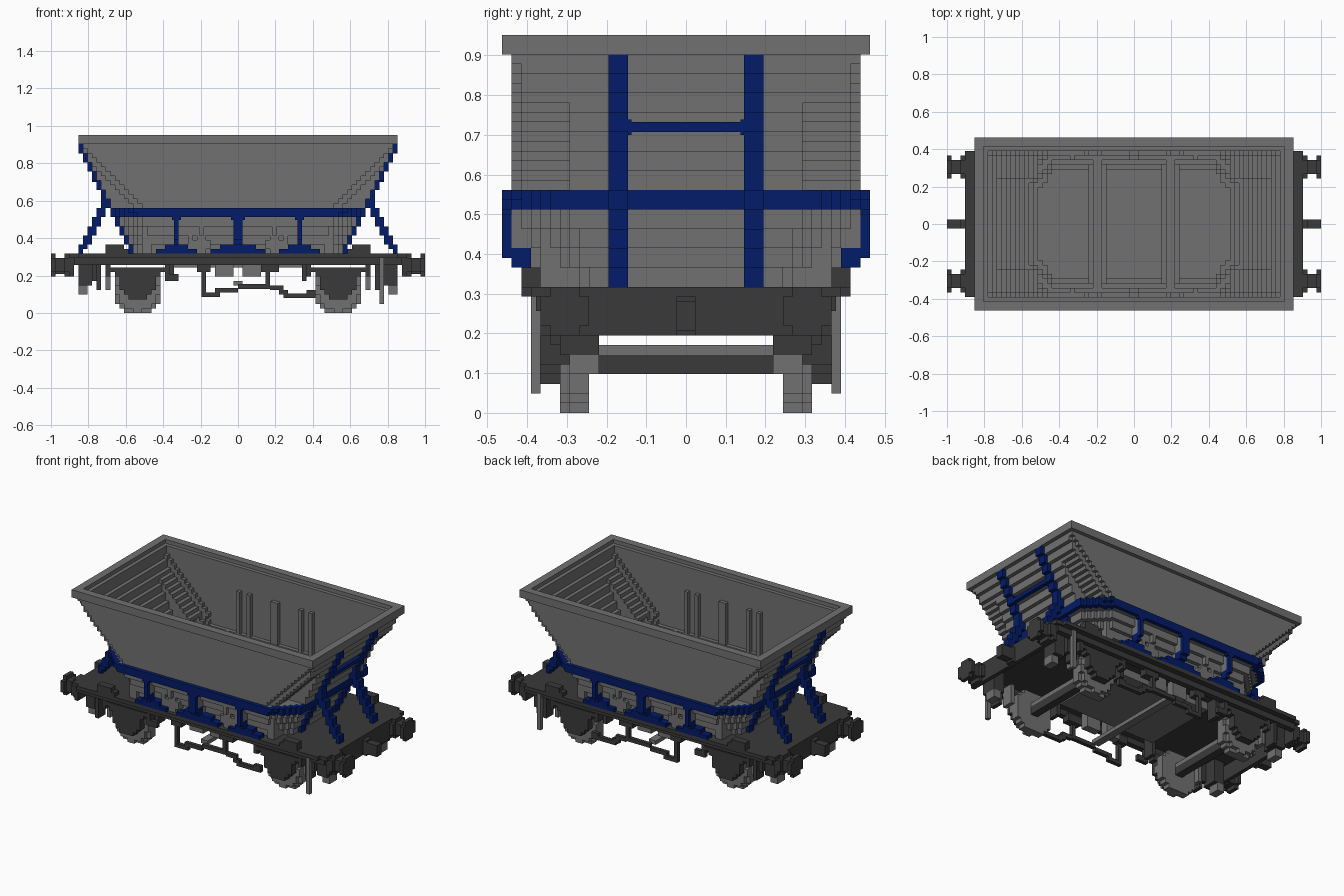
import bpy, bmesh
from mathutils import Vector

cube = bpy.data.objects.get("Cube")
if cube:
    bpy.data.objects.remove(cube, do_unlink=True)

U = 2 / 82  # size of one block


def material(name, rgb):
    m = bpy.data.materials.new(name)
    m.use_nodes = True
    m.diffuse_color = (*rgb, 1)
    m.node_tree.nodes["Principled BSDF"].inputs["Base Color"].default_value = (*rgb, 1)
    return m


GREY = material("mid grey", (0.165, 0.165, 0.165))
DARK = material("dark grey", (0.042, 0.042, 0.042))
BLUE = material("deep blue", (0.001, 0.011, 0.14))


def finish(name, bm, mat):
    bmesh.ops.scale(bm, vec=(U, U, U), verts=bm.verts)
    mesh = bpy.data.meshes.new(name)
    bm.to_mesh(mesh)
    bm.free()
    mesh.materials.append(mat)
    obj = bpy.data.objects.new(name, mesh)
    bpy.context.collection.objects.link(obj)


def boxes(name, mat, specs, signs=((1, 1),)):
    """Boxes given as x0, x1, y0, y1, z0, z1 in blocks, repeated for each x/y sign."""
    bm = bmesh.new()
    for sx, sy in signs:
        for x0, x1, y0, y1, z0, z1 in specs:
            vs = bmesh.ops.create_cube(bm, size=1)["verts"]
            for v in vs:
                v.co = Vector((sx * ((x0 + x1) / 2 + v.co.x * (x1 - x0)),
                               sy * ((y0 + y1) / 2 + v.co.y * (y1 - y0)),
                               (z0 + z1) / 2 + v.co.z * (z1 - z0)))
    bmesh.ops.recalc_face_normals(bm, faces=bm.faces)
    finish(name, bm, mat)


ALL4 = ((1, 1), (-1, 1), (1, -1), (-1, -1))
ENDS = ((1, 1), (-1, 1))
SIDES = ((1, 1), (1, -1))


def blocks(name, mat, rule, xr, yr, zr):
    """Stepped solid: every block whose centre passes the rule, outer faces only."""
    cells = {(i, j, k) for i in range(*xr) for j in range(*yr) for k in range(*zr)
             if rule(i + 0.5, j + 0.5, k)}
    bm = bmesh.new()
    for c in cells:
        for axis in range(3):
            for side in (0, 1):
                n = list(c)
                n[axis] += 2 * side - 1
                if tuple(n) in cells:
                    continue
                a, b = (axis + 1) % 3, (axis + 2) % 3
                quad = []
                for da, db in ((0, 0), (1, 0), (1, 1), (0, 1)):
                    p = list(c)
                    p[axis] += side
                    p[a] += da
                    p[b] += db
                    quad.append(bm.verts.new(p))
                bm.faces.new(quad if side else quad[::-1])
    bmesh.ops.remove_doubles(bm, verts=bm.verts, dist=0.01)
    bmesh.ops.dissolve_limit(bm, angle_limit=0.01, verts=bm.verts, edges=bm.edges)
    finish(name, bm, mat)


# Hopper cross-section: a rectangle with recessed corners that shrinks downward
def half_x(k):
    return 34 - (36 - k) // 2


def half_y(k):
    return 18 if k >= 21 else max(14, 18 - (22 - k) // 2)


def section(x, y, k, grow=0):
    hx, hy = half_x(k) + grow, half_y(k) + grow
    x, y = abs(x), abs(y)
    if x > hx or y > hy:
        return False
    side_end = max(19, k - 2)  # where the flat side panel stops
    if k >= 23:  # stepped corner slabs above the waist
        if y < 12 + grow:
            return True
        return x < side_end + grow + (2 if y < 17 + grow else 0)
    cx = half_x(k) - side_end  # diagonal corners below
    return max(0, x - hx + cx) / cx + max(0, y - hy + 6) / 6 <= 1.15


blocks("hopper_body", GREY,
       lambda x, y, k: section(x, y, k) and (k == 13 or not section(x, y, k, -2)),
       (-35, 35), (-19, 19), (13, 37))
boxes("hopper_rim_ends", GREY, [(32, 35, -19, 19, 37, 38), (33, 35, -19, 19, 38, 39)], ENDS)
boxes("hopper_rim_sides", GREY, [(-32, 32, 16, 19, 37, 38), (-33, 33, 17, 19, 38, 39)], SIDES)

# Ribs and cross ridges inside the hopper
boxes("inner_ribs", GREY, [(7, 8, 15, 16, 14, 32), (10, 11, 15, 16, 14, 32),
                           (0, 1, 15, 16, 14, 32)], ALL4)
boxes("inner_ridges", GREY, [(6, 10, -14, 14, 14, 16), (7, 9, -15, 15, 16, 19)], ENDS)

# Door levers low on the hopper sides, and brackets behind the blue posts
boxes("door_levers", GREY, [(7, 9, 13, 16, 13, 18), (7.5, 8.5, 15, 17, 17, 19),
                            (6, 10, 13, 16, 14, 16), (19, 21, 12, 15, 13, 18)], ALL4)
boxes("post_brackets", GREY, [(0, 1, 14, 18, 17, 21), (13, 14, 14, 18, 17, 21)], ALL4)

# Blue frame: waist band, end ladders, raking legs, side posts and feet
blocks("waist_band", BLUE, lambda x, y, k: section(x, y, k, 1) and not section(x, y, k),
       (-31, 31), (-20, 20), (21, 23))
blocks("end_ladder_rails", BLUE,
       lambda x, y, k: 6 < abs(y) < 8 and half_x(k) < abs(x) < half_x(k) + 1,
       (-36, 36), (-8, 8), (13, 37))
rung = half_x(29)
boxes("end_ladder_rungs", BLUE, [(rung, rung + 1, -6, 6, 29, 30),
                                 (rung, rung + 1, 5.6, 6, 28.7, 30.3),
                                 (rung, rung + 1, -6, -5.6, 28.7, 30.3)], ENDS)
blocks("raking_legs", BLUE,
       lambda x, y, k: 6 < abs(y) < 8 and abs(abs(x) - 28.8 - (24 - k) * 0.51) < 0.9,
       (-36, 36), (-8, 8), (13, 25))
post = [(18, 19, 16, 21), (16, 18, 15, 17), (15, 17, 13, 15)]
boxes("side_posts", BLUE,
      [(x0, x1, *p) for x0, x1 in ((0, 1), (13, 14)) for p in post]
      + [(9, 18, 15, 17, 13, 14), (11, 16, 15, 17, 14, 15),
         (0, 6, 15, 17, 13, 14), (0, 4, 15, 17, 14, 15),
         (0, 1.5, 18, 19, 20.4, 21), (12.5, 14.5, 18, 19, 20.4, 21)], ALL4)

# Underframe
boxes("deck", DARK, [(-37, 37, -16, 16, 12, 13)])
boxes("deck_flanges", DARK, [(-35, 35, 16, 17, 12, 13)], SIDES)
boxes("solebars", DARK, [(-36, 36, 14, 15.5, 10.5, 12)], SIDES)
boxes("headstocks", DARK, [(36, 37, -15, 15, 8, 12)], ENDS)
boxes("centre_plate", GREY, [(-14, 14, -10, 10, 10, 12)])
boxes("deck_boxes", DARK, [(25, 29, 15, 17, 13, 15), (24, 25, 15, 17, 13, 14)], ALL4)

# Buffers and couplings
boxes("buffers", DARK, [(37, 38, 10, 15, 9, 12), (37, 38, 11, 14, 8, 13),
                        (38, 40, 11, 14, 9, 12),
                        (40, 41, 10, 15, 9, 12), (40, 41, 11, 14, 8, 13)], ALL4)
boxes("couplings", DARK, [(37, 41, -1, 1, 8.5, 11.5), (37, 38, -1, 1, 8, 12)], ENDS)

# Wheelsets
blocks("wheels", GREY,
       lambda x, y, k: 10 < abs(y) < 13 and (abs(x) - 22) ** 2 + (k - 4.5) ** 2 < 26.6
       and (abs(y) < 12 or (abs(x) - 22) ** 2 + (k - 4.5) ** 2 < 21),
       (-28, 28), (-13, 13), (0, 10))
boxes("axles", DARK, [(21, 23, -10, 10, 4, 6)], ENDS)
boxes("axle_tops", GREY, [(21, 23, -10, 10, 6, 7)], ENDS)
boxes("cross_shaft", GREY, [(-1, 1, -14, 14, 6, 7)])

# Axle boxes with stepped leaf springs
boxes("axle_boxes", DARK, [(20, 24, 13, 15, 3, 8), (19, 25, 13, 15, 4, 8),
                           (18, 26, 13, 15, 5, 9), (17, 27, 13, 15, 8, 9),
                           (15, 29, 13, 15, 9, 10), (15, 16, 13, 15, 8, 11),
                           (28, 29, 13, 15, 8, 11)], ALL4)

# Brake hangers and shoes beside the wheels
boxes("brake_hangers", DARK, [(32, 35, 9, 13, 6, 12), (30, 31, 12, 15, 5, 11),
                              (31, 32, 12, 14, 7, 12), (14, 15, 10, 13, 7, 12)], ALL4)
boxes("brake_shoes", GREY, [(33, 35, 9, 12, 4, 6), (28, 29, 10, 13, 5, 10)], ALL4)
boxes("chute_mouths", GREY, [(1, 5, 11, 13, 8, 12)], ALL4)

# Stepped brake linkage hung under each side
boxes("brake_linkage", DARK, [(-8, -7, 14, 15, 4, 11), (-8, -4, 14, 15, 3.5, 4.5),
                              (-5, 0, 14, 15, 4.5, 5.5), (0, 7, 14, 15, 5.3, 6.3),
                              (6, 7, 14, 15, 6, 11), (7, 10, 14, 15, 5, 6),
                              (9, 11, 14, 15, 4, 5), (10, 17, 14, 15, 3.3, 4.3),
                              (15, 17, 14, 15, 4, 5), (-16, -13, 14, 15, 7, 8.5),
                              (-9, -6, 13, 15, 9, 11), (5, 9, 13, 15, 9, 11)], SIDES)

# Hand brake posts near one end
boxes("brake_posts", GREY, [(31, 32, 15, 16, 2, 12)], SIDES)
